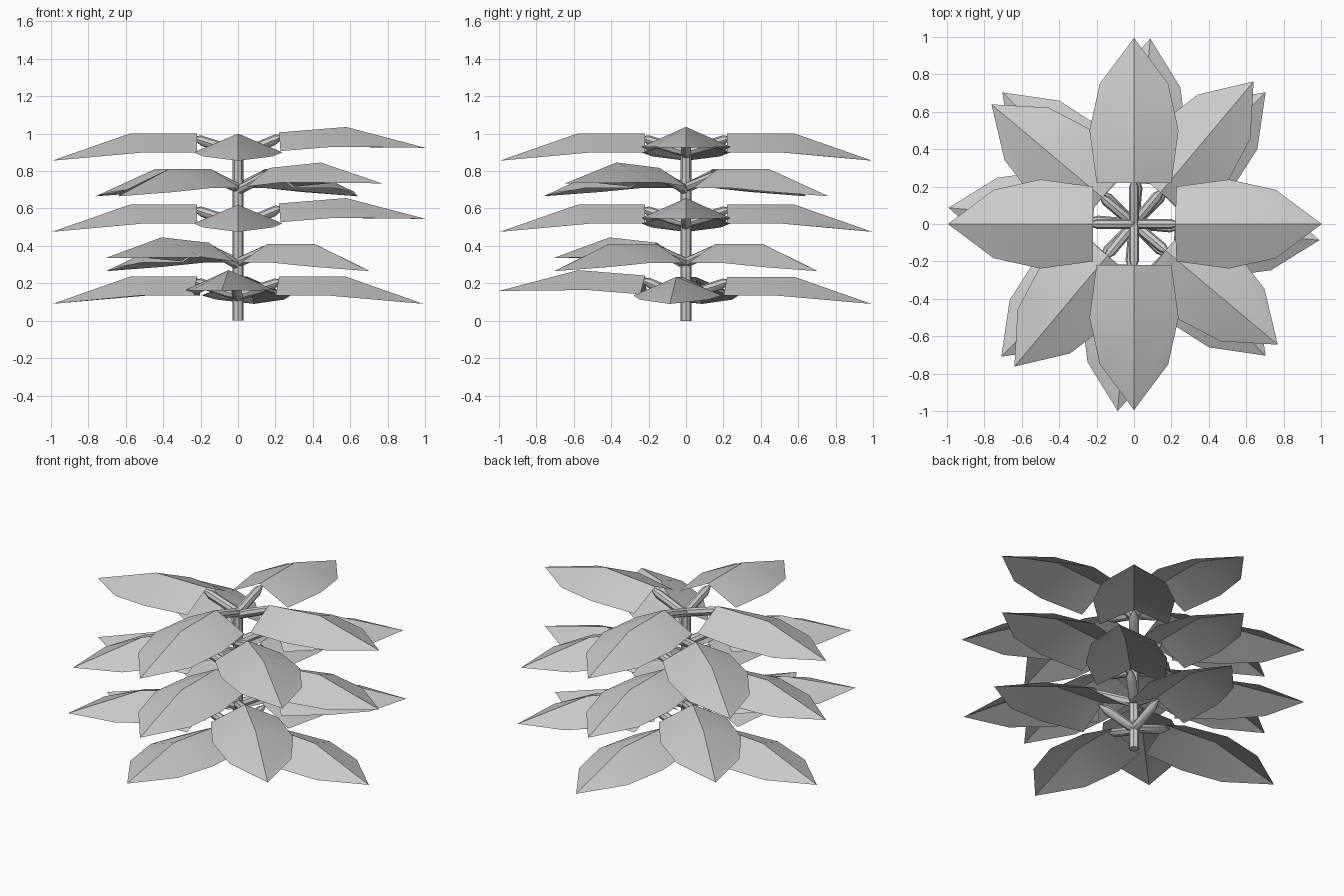
import bpy, bmesh
from math import radians
from mathutils import Matrix

if "Cube" in bpy.data.objects:
    bpy.data.objects.remove(bpy.data.objects["Cube"])


def make(name, bm, matrix=Matrix()):
    bmesh.ops.transform(bm, matrix=matrix, verts=bm.verts)
    me = bpy.data.meshes.new(name)
    bm.to_mesh(me)
    bm.free()
    for p in me.polygons:
        p.use_smooth = True
    ob = bpy.data.objects.new(name, me)
    bpy.context.collection.objects.link(ob)
    me.set_sharp_from_angle(angle=radians(40))


# Leaf: folded sheet along +x, ridge at local z = 0
def leaf(name, matrix):
    bm = bmesh.new()
    base, mid, tip = (bm.verts.new(c) for c in
                      ((0.22, 0, 0), (0.58, 0, 0), (0.995, 0, -0.145)))
    for s in (1, -1):
        a = bm.verts.new((0.22, 0.2 * s, -0.1))
        b = bm.verts.new((0.5, 0.238 * s, -0.1))
        c = bm.verts.new((0.75, 0.183 * s, -0.122))
        for f in ((base, a, b, mid), (mid, b, c, tip)):
            bm.faces.new(f if s < 0 else f[::-1])
    bmesh.ops.recalc_face_normals(bm, faces=bm.faces)
    if sum(f.normal.z for f in bm.faces) < 0:
        bmesh.ops.reverse_faces(bm, faces=bm.faces)
    make(name, bm, matrix)


# Stalk: rising tube with a pointed outer end
def stalk(name, matrix):
    bm = bmesh.new()
    n, rings = 8, []
    for x, r in ((0, 0.028), (0.195, 0.028), (0.25, 0.004)):
        z = -0.1 + 0.32 * x
        rings.append([bm.verts.new(Matrix.Rotation(radians(360 * i / n), 3, 'X')
                                   @ Matrix.Translation((x, 0, r)).translation)
                      for i in range(n)])
        for v in rings[-1]:
            v.co.z += z
    for p, q in zip(rings, rings[1:]):
        for i in range(n):
            j = (i + 1) % n
            bm.faces.new((p[i], p[j], q[j], q[i]))
    bm.faces.new(rings[0])
    bm.faces.new(rings[-1])
    bmesh.ops.recalc_face_normals(bm, faces=bm.faces)
    make(name, bm, matrix)


# Main stem
bm = bmesh.new()
bmesh.ops.create_cone(bm, cap_ends=True, segments=8, radius1=0.03, radius2=0.028,
                      depth=0.91)
make("stem", bm, Matrix.Translation((0, 0, 0.455)))

# Tiers: ridge height, angle of the raised leaf
tiers = [(0.235, 265), (0.41, 225), (0.62, 0), (0.81, 320), (1.0, 0)]
for t, (z, start) in enumerate(tiers):
    for k in range(4):
        m = Matrix.Translation((0, 0, z)) @ Matrix.Rotation(radians(start + 90 * k), 4, 'Z')
        if k == 0:
            m = m @ Matrix.Translation((0, 0, -0.011)) @ Matrix.Rotation(radians(-4.6), 4, 'Y')
        leaf(f"leaf_{t + 1}_{k + 1}", m)
        stalk(f"leaf_stalk_{t + 1}_{k + 1}", m)
